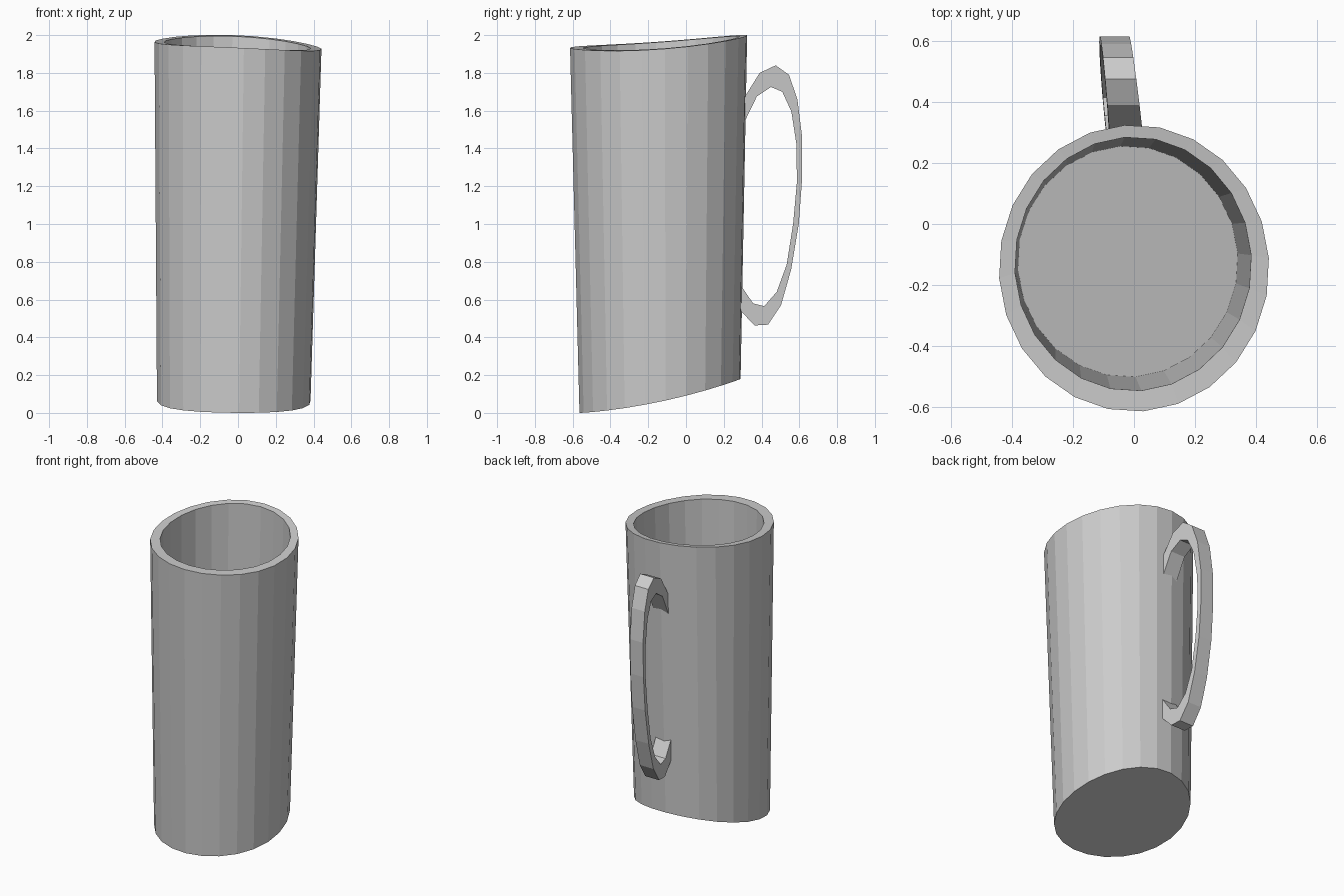
import bpy
import bmesh
import math

cube = bpy.data.objects.get("Cube")
if cube:
    bpy.data.objects.remove(cube, do_unlink=True)

SIDES = 24

grey = bpy.data.materials.new("plain grey")
grey.use_nodes = True
grey.diffuse_color = (0.6, 0.6, 0.6, 1)
grey.node_tree.nodes["Principled BSDF"].inputs["Base Color"].default_value = (0.6, 0.6, 0.6, 1)


def finish(bm, name):
    bmesh.ops.recalc_face_normals(bm, faces=bm.faces[:])
    mesh = bpy.data.meshes.new(name)
    bm.to_mesh(mesh)
    bm.free()
    mesh.materials.append(grey)
    obj = bpy.data.objects.new(name, mesh)
    bpy.context.collection.objects.link(obj)
    return obj


def rim_height(x, y):
    t = (y + 0.145) / 0.47
    return 1.945 - 0.045 * x + 0.033 * t + 0.021 * t * t


def base_height(x, y):
    t = (y + 0.1375) / 0.4275
    return 0.063 - 0.01 * x + 0.09 * t + 0.027 * t * t


def floor_height(x, y):
    return base_height(x, y) + 0.12


def ring(bm, cx, cy, rx, ry, height):
    verts = []
    for i in range(SIDES):
        a = math.radians(94) + math.tau * i / SIDES
        x, y = cx + rx * math.cos(a), cy + ry * math.sin(a)
        verts.append(bm.verts.new((x, y, height(x, y))))
    return verts


def bridge(bm, a, b):
    for i in range(len(a)):
        j = (i + 1) % len(a)
        bm.faces.new((a[i], a[j], b[j], b[i]))


# Mug body: tapered wall, slanted base and rim, hollow inside
bm = bmesh.new()
rings = [
    ring(bm, -0.0225, -0.1375, 0.4075, 0.4275, base_height),
    ring(bm, 0.0, -0.145, 0.443, 0.47, rim_height),
    ring(bm, -0.003, -0.131, 0.388, 0.416, rim_height),
    ring(bm, -0.02, -0.123, 0.361, 0.379, floor_height),
]
for lower, upper in zip(rings, rings[1:]):
    bridge(bm, lower, upper)
bm.faces.new(rings[0])
bm.faces.new(rings[-1])
finish(bm, "mug_body")

# Handle: outer and inner side profile (y, z), given width and a slight lean
outer = [(0.29, 1.64), (0.39, 1.80), (0.475, 1.84), (0.545, 1.79), (0.59, 1.66),
         (0.615, 1.46), (0.614, 1.23), (0.597, 1.0), (0.557, 0.76), (0.503, 0.57),
         (0.434, 0.467), (0.363, 0.463), (0.28, 0.55)]
inner = [(0.29, 1.50), (0.375, 1.675), (0.45, 1.725), (0.51, 1.70), (0.558, 1.595),
         (0.585, 1.42), (0.587, 1.22), (0.567, 1.0), (0.533, 0.785), (0.48, 0.64),
         (0.414, 0.565), (0.355, 0.58), (0.28, 0.69)]


def handle_vert(bm, point, side):
    y, z = point
    x = -0.028 - 0.11 * (y - 0.33) - 0.01 * (1.8 - z) + side * (0.054 - 0.02 * (y - 0.33))
    return bm.verts.new((x, y, z))


bm = bmesh.new()
sections = []
for o, i in zip(outer, inner):
    sections.append([handle_vert(bm, o, -1), handle_vert(bm, o, 1),
                     handle_vert(bm, i, 1), handle_vert(bm, i, -1)])
for a, b in zip(sections, sections[1:]):
    bridge(bm, a, b)
bm.faces.new(sections[0])
bm.faces.new(sections[-1])
finish(bm, "handle")
